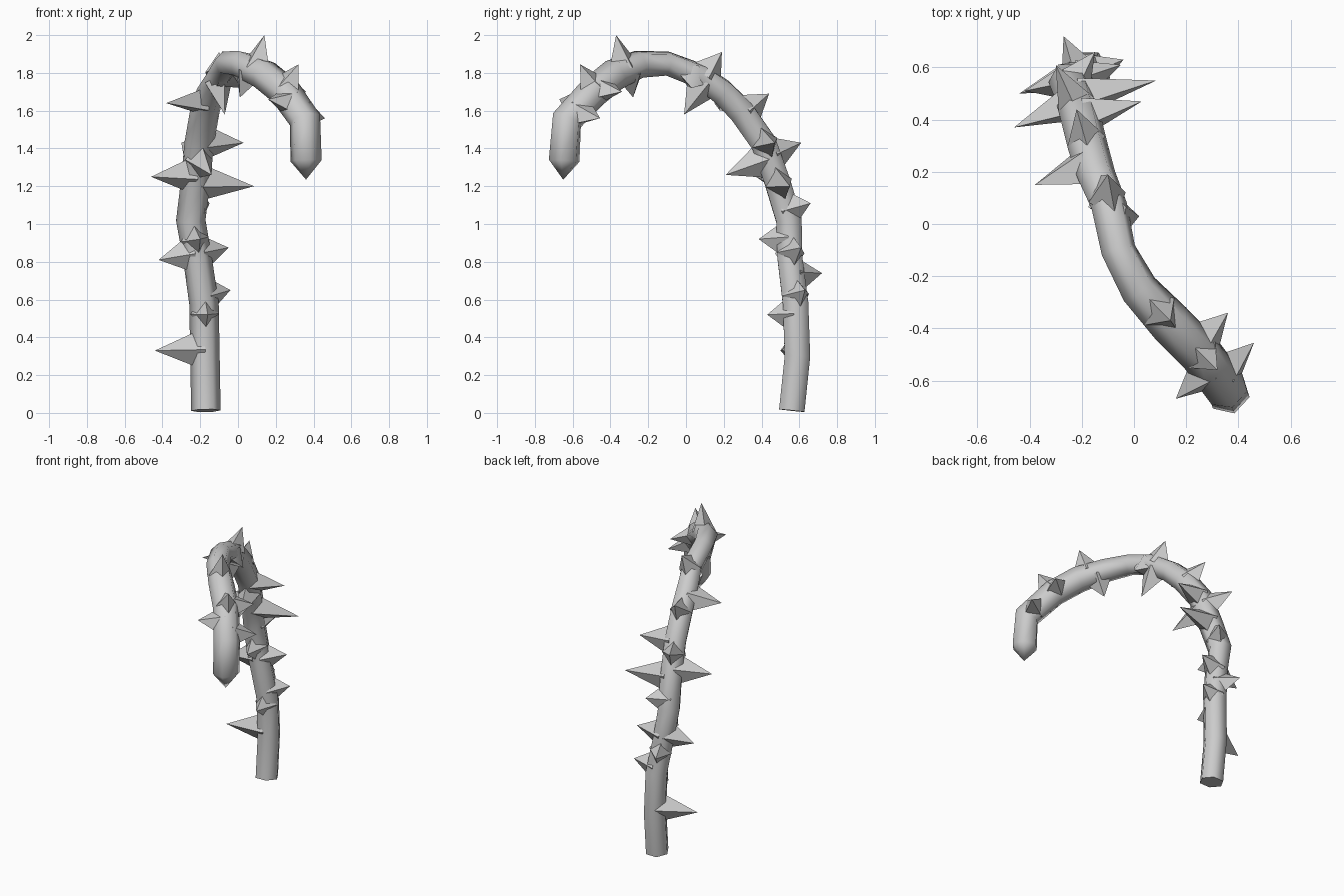
import bpy, bmesh, math
from mathutils import Vector

if "Cube" in bpy.data.objects:
    bpy.data.objects.remove(bpy.data.objects["Cube"])

# Stem centre line: x, y, z, radius
PATH = [(-.17, .56, .012, .078), (-.175, .59, .30, .078), (-.18, .58, .58, .078),
        (-.215, .55, .82, .076), (-.25, .545, 1.02, .078), (-.225, .485, 1.22, .078),
        (-.205, .41, 1.43, .078), (-.175, .29, 1.60, .078), (-.145, .19, 1.70, .075),
        (-.095, .07, 1.785, .07), (-.06, -.10, 1.85, .068), (.02, -.25, 1.845, .075),
        (.14, -.38, 1.79, .085), (.25, -.49, 1.70, .085), (.355, -.63, 1.55, .085),
        (.36, -.645, 1.335, .085)]
TIP = Vector((.36, -.65, 1.235))

# Thorn tips
THORNS = [(-.44, .50, .33), (-.16, .43, .52), (-.04, .63, .65), (-.27, .72, .74),
          (-.42, .51, .81), (-.05, .61, .875), (-.2, .385, .92), (-.15, .66, 1.11),
          (.085, .55, 1.2), (-.46, .37, 1.25), (-.14, .21, 1.26), (-.30, .61, 1.43),
          (.03, .47, 1.43), (-.38, .15, 1.64), (-.22, .44, 1.69), (-.07, -.01, 1.58),
          (-.1, .19, 1.91), (.01, -.28, 1.67), (.02, .03, 1.72), (.14, -.37, 2.0),
          (.32, -.56, 1.845), (.36, -.34, 1.7), (.46, -.455, 1.56), (.16, -.67, 1.66)]
SIDES = 6
pts = [Vector(p[:3]) for p in PATH]


def finish(bm, name):
    bmesh.ops.recalc_face_normals(bm, faces=bm.faces)
    me = bpy.data.meshes.new(name)
    bm.to_mesh(me)
    bm.free()
    ob = bpy.data.objects.new(name, me)
    bpy.context.collection.objects.link(ob)
    bpy.ops.object.select_all(action='DESELECT')
    ob.select_set(True)
    bpy.context.view_layer.objects.active = ob
    bpy.ops.object.shade_smooth_by_angle(angle=math.radians(62))
    return ob


# Hooked stem: hexagon swept along the path, with a pointed end
bm = bmesh.new()
side = Vector((1, 0, 0))
rings = []
for i, p in enumerate(pts):
    t = (pts[min(i + 1, len(pts) - 1)] - pts[max(i - 1, 0)]).normalized()
    side = (side - t * side.dot(t)).normalized()
    up = t.cross(side)
    r = PATH[i][3]
    rings.append([bm.verts.new(p + r * (math.cos(a) * side + math.sin(a) * up))
                  for a in (2 * math.pi * k / SIDES for k in range(SIDES))])
for a, b in zip(rings, rings[1:]):
    for k in range(SIDES):
        n = (k + 1) % SIDES
        bm.faces.new((a[k], a[n], b[n], b[k]))
bm.faces.new(rings[0])
end = bm.verts.new(TIP)
for k in range(SIDES):
    bm.faces.new((rings[-1][k], rings[-1][(k + 1) % SIDES], end))
finish(bm, "stem")


def nearest_on_path(p):
    best = None
    for a, b in zip(pts, pts[1:]):
        d = b - a
        f = max(0, min(1, (p - a).dot(d) / d.length_squared))
        q = a + d * f
        if best is None or (p - q).length < (p - best[0]).length:
            best = (q, d.normalized())
    return best


# Thorns: four-sided spikes, longer along the stem than across it
bm = bmesh.new()
for tip in THORNS:
    tip = Vector(tip)
    q, d = nearest_on_path(tip)
    axis = (tip - q).normalized()
    u = (d - axis * d.dot(axis)).normalized()
    v = axis.cross(u)
    c = q + axis * .02
    base = [bm.verts.new(c + w) for w in (u * .105, v * .075, -u * .105, -v * .075)]
    apex = bm.verts.new(tip)
    bm.faces.new(base)
    for k in range(4):
        bm.faces.new((base[k], base[(k + 1) % 4], apex))
finish(bm, "thorns")
